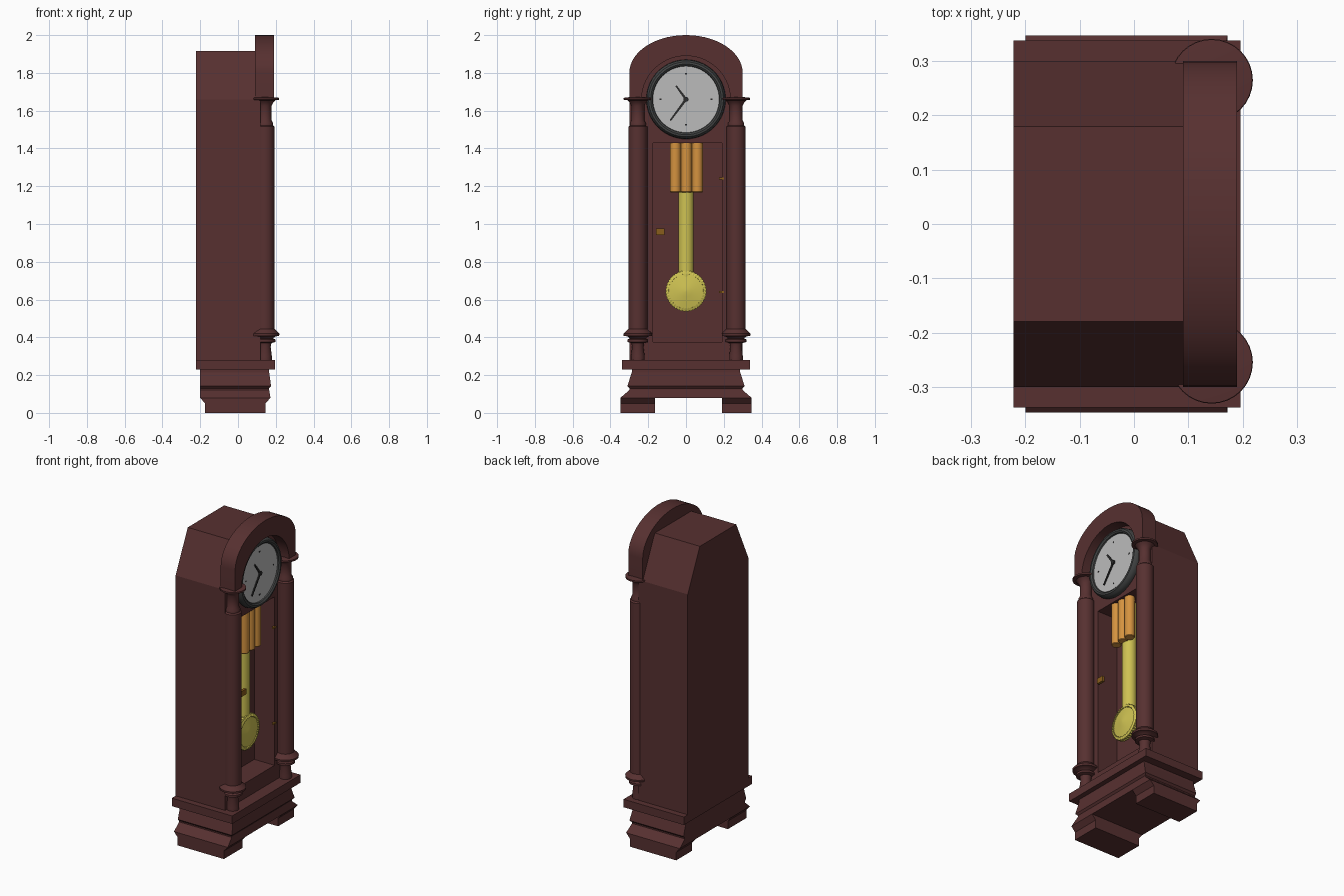
import bpy, bmesh, math
from mathutils import Vector

if "Cube" in bpy.data.objects:
    bpy.data.objects.remove(bpy.data.objects["Cube"])


def material(name, r, g, b):
    m = bpy.data.materials.new(name)
    m.diffuse_color = (r, g, b, 1)
    m.use_nodes = True
    m.node_tree.nodes["Principled BSDF"].inputs["Base Color"].default_value = m.diffuse_color
    return m


WOOD = material("dark_red_wood", 0.095, 0.03, 0.03)
RIM = material("charcoal", 0.055, 0.058, 0.058)
DIAL = material("pale_grey", 0.5, 0.5, 0.5)
INK = material("dark_grey", 0.025, 0.025, 0.025)
GOLD = material("yellow_gold", 0.62, 0.54, 0.085)
COPPER = material("orange_brass", 0.66, 0.29, 0.05)
BRONZE = material("brown_brass", 0.25, 0.11, 0.012)


def finish(name, bm, mat, smooth=False):
    bmesh.ops.recalc_face_normals(bm, faces=bm.faces)
    me = bpy.data.meshes.new(name)
    bm.to_mesh(me)
    bm.free()
    ob = bpy.data.objects.new(name, me)
    bpy.context.collection.objects.link(ob)
    me.materials.append(mat)
    if smooth:
        bpy.ops.object.select_all(action='DESELECT')
        ob.select_set(True)
        bpy.context.view_layer.objects.active = ob
        bpy.ops.object.shade_smooth_by_angle(angle=math.radians(35))
    return ob


def stack(name, rings, mat, smooth=False, caps=True):
    """Skin a list of equal-length point loops and close the ends."""
    bm = bmesh.new()
    loops = [[bm.verts.new(p) for p in ring] for ring in rings]
    n = len(loops[0])
    for a, b in zip(loops, loops[1:]):
        for i in range(n):
            j = (i + 1) % n
            bm.faces.new((a[i], a[j], b[j], b[i]))
    if caps:
        bm.faces.new(loops[0])
        bm.faces.new(loops[-1])
    return finish(name, bm, mat, smooth)


def prism(name, outline, x0, x1, mat, smooth=False):
    """Extrude a (y, z) outline along x."""
    return stack(name, [[(x, y, z) for y, z in outline] for x in (x0, x1)], mat, smooth)


def box(name, x0, x1, y0, y1, z0, z1, mat=WOOD):
    return prism(name, [(y0, z0), (y1, z0), (y1, z1), (y0, z1)], x0, x1, mat)


def lathe(name, profile, loc, mat, axis='z', seg=32, caps=True):
    """Turn a (radius, height) profile around the z or x axis."""
    rings = []
    for r, h in profile:
        ring = []
        for i in range(seg):
            a = 2 * math.pi * i / seg
            c, s = r * math.cos(a), r * math.sin(a)
            p = (c, s, h) if axis == 'z' else (h, c, s)
            ring.append(Vector(loc) + Vector(p))
        rings.append(ring)
    return stack(name, rings, mat, True, caps)


def rect_rings(name, rows):
    """Moulded block from (x0, x1, half_y, z) rows."""
    return stack(name, [[(a, -h, z), (b, -h, z), (b, h, z), (a, h, z)]
                        for a, b, h, z in rows], WOOD)


# Feet
for side, inner in ((-1, 0.165), (1, 0.19)):
    y0, y1 = sorted((side * inner, side * 0.347))
    stack("foot", [[(a, y0, z), (b, y0, z), (b, y1, z), (a, y1, z)]
                   for a, b, z in ((-0.175, 0.145, 0), (-0.175, 0.145, 0.05),
                                   (-0.2, 0.172, 0.08))], WOOD)

# Moulded plinth and ledge
rect_rings("plinth", [(-0.2, 0.172, 0.347, 0.08), (-0.2, 0.165, 0.298, 0.122),
                      (-0.2, 0.165, 0.298, 0.13), (-0.2, 0.175, 0.31, 0.142),
                      (-0.2, 0.165, 0.287, 0.215), (-0.2, 0.165, 0.287, 0.235)])
box("ledge", -0.222, 0.196, -0.338, 0.338, 0.23, 0.28)

# Case with bevelled roof, plus front panel
case = prism("case", [(-0.3, 0.28), (0.3, 0.28), (0.3, 1.66), (0.18, 1.915),
                      (-0.18, 1.915), (-0.3, 1.66)], -0.222, 0.09, WOOD)
panel = box("front_panel", 0.09, 0.12, -0.3, 0.3, 0.28, 1.66)
cutter = box("door_cutter", -0.02, 0.3, -0.175, 0.19, 0.375, 1.43)
cutter.hide_render = True
for ob in (case, panel):
    mod = ob.modifiers.new("door_opening", 'BOOLEAN')
    mod.operation = 'DIFFERENCE'
    mod.solver = 'EXACT'
    mod.object = cutter
    bpy.context.view_layer.objects.active = ob
    bpy.ops.object.modifier_apply(modifier=mod.name)
bpy.data.objects.remove(cutter, do_unlink=True)


# Arched hood: back board and deep frame
def arch(half, height, spring, n=28):
    pts = [(half * math.cos(math.pi * i / n), spring + height * math.sin(math.pi * i / n))
           for i in range(n + 1)]
    return [(half, 1.66)] + pts + [(-half, 1.66)] if spring > 1.661 else pts


outer = arch(0.3, 0.2, 1.8)
inner = arch(0.235, 0.23, 1.66)
prism("hood_back", outer, 0.09, 0.12, WOOD, True)
prism("hood_frame", outer + inner[::-1], 0.12, 0.19, WOOD, True)

# Turned columns
column = [(0.036, 0.28), (0.036, 0.3), (0.03, 0.35), (0.034, 0.37), (0.055, 0.375),
          (0.055, 0.388), (0.042, 0.395), (0.055, 0.405), (0.075, 0.408), (0.076, 0.42),
          (0.06, 0.435), (0.05, 0.445), (0.05, 1.515), (0.042, 1.522), (0.042, 1.535),
          (0.034, 1.55), (0.034, 1.625), (0.045, 1.645), (0.055, 1.655),
          (0.075, 1.658), (0.075, 1.668), (0.04, 1.672)]
for y in (-0.255, 0.265):
    lathe("column", column, (0.143, y, 0), WOOD)

# Clock face
C = (0, 0, 1.66)
lathe("dial_rim", [(0.205, 0.115), (0.21, 0.13), (0.207, 0.15), (0.198, 0.163),
                   (0.187, 0.165), (0.178, 0.158), (0.174, 0.145)], C, RIM, 'x', 56)
lathe("dial", [(0.178, 0.13), (0.178, 0.15)], C, DIAL, 'x', 56)


def hand(name, y, z, width):
    """Tapered bar from the dial centre to an offset tip."""
    d = Vector((y, z)).normalized()
    n = Vector((-d.y, d.x)) * width
    tip = Vector((y, z))
    pts = [n - d * 0.01, tip + n * 0.6, tip - n * 0.6, -n - d * 0.01]
    prism(name, [(p.x, p.y + 1.66) for p in pts], 0.151, 0.157, INK)


hand("minute_hand", -0.083, -0.112, 0.007)
hand("hour_hand", -0.053, 0.072, 0.007)
lathe("hand_pin", [(0.013, 0.15), (0.013, 0.16)], C, INK, 'x', 16)
for k in range(4):
    y, z = 0.135 * math.cos(k * math.pi / 2), 1.66 + 0.135 * math.sin(k * math.pi / 2)
    box("hour_mark", 0.149, 0.152, y - 0.004, y + 0.004, z - 0.004, z + 0.004, INK)

# Pendulum
lathe("pendulum_rod", [(0.041, 0.7), (0.041, 1.43)], (0.035, 0, 0), GOLD, 'z', 24)
bob = (0.06, 0, 0.645)
lathe("pendulum_bob", [(0.03, -0.03), (0.095, -0.012), (0.095, 0.012), (0.03, 0.024),
                       (0.006, 0.028)], bob, GOLD, 'x', 40)
bm = bmesh.new()
# scalloped edge of the bob
N = 80
loops = []
for base, h in ((0.088, -0.014), (0.106, -0.012), (0.106, 0.014), (0.09, 0.02)):
    loops.append([])
    for i in range(N):
        a = 2 * math.pi * i / N
        r = base + (0.004 if i % 2 else -0.001)
        loops[-1].append(bm.verts.new((bob[0] + h, r * math.cos(a), bob[2] + r * math.sin(a))))
for a, b in zip(loops, loops[1:] + loops[:1]):
    for i in range(N):
        j = (i + 1) % N
        bm.faces.new((a[i], a[j], b[j], b[i]))
finish("bob_edge", bm, GOLD)

# Hanging weights
for y in (-0.056, 0.002, 0.06):
    lathe("weight", [(0.026, 1.168), (0.029, 1.172), (0.029, 1.43)], (0.082, y, 0), COPPER, 'z', 20)

# Door latch and hinges
box("latch", 0.122, 0.138, -0.16, -0.115, 0.942, 0.976, BRONZE)
for z in (0.64, 1.24):
    box("hinge", 0.112, 0.126, 0.175, 0.2, z - 0.005, z + 0.005, BRONZE)
